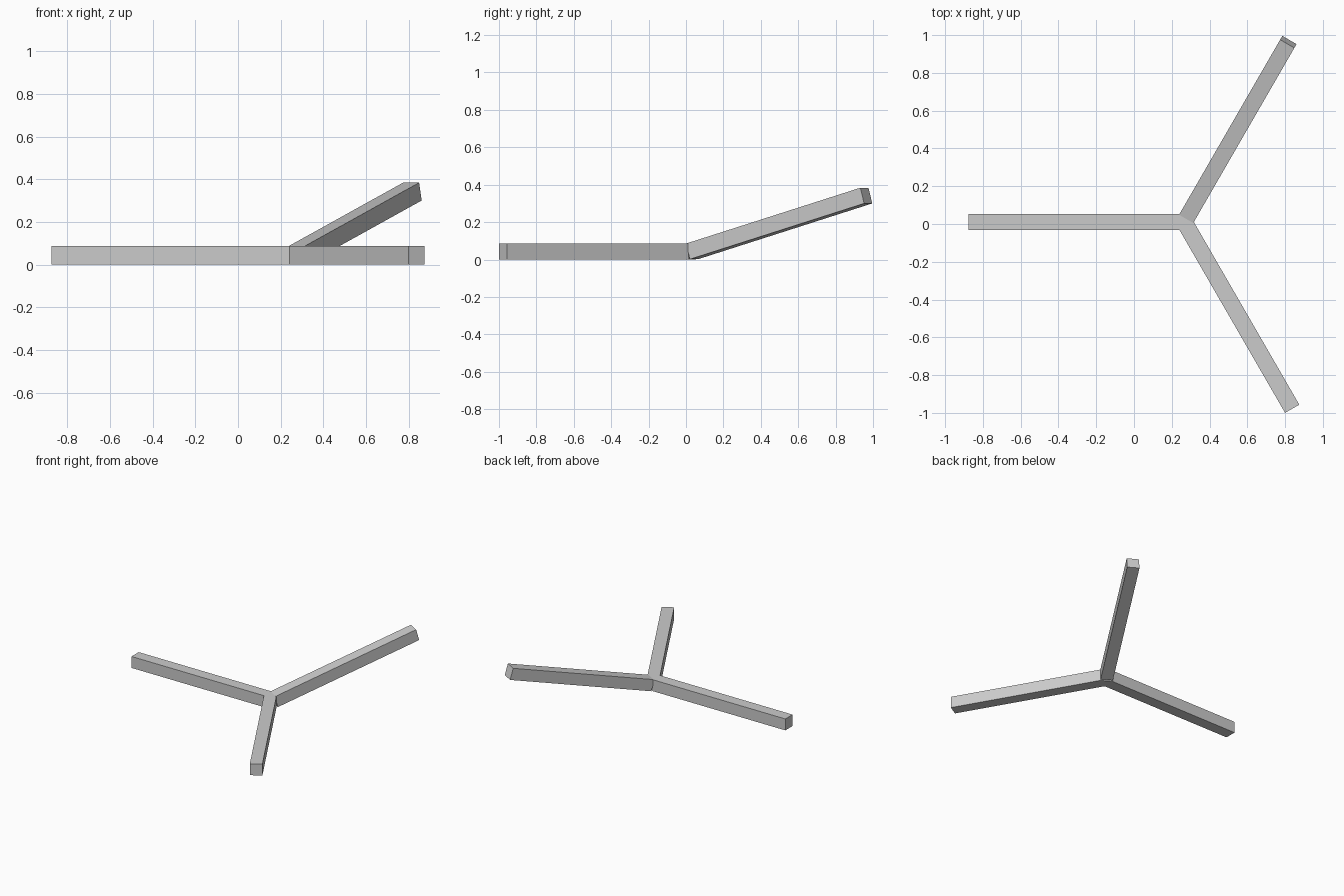
import bpy
import bmesh
from math import radians, sqrt
from mathutils import Matrix, Vector

cube = bpy.data.objects.get("Cube")
if cube:
    bpy.data.objects.remove(cube, do_unlink=True)

WIDTH = 0.087
LENGTH = 1.1165
HUB = Vector((0.2666, 0.0105, WIDTH / 2))
INRADIUS = WIDTH / (2 * sqrt(3))

grey = bpy.data.materials.new("plain_grey")
grey.use_nodes = True
colour = (0.6, 0.6, 0.6, 1)
grey.diffuse_color = colour
grey.node_tree.nodes["Principled BSDF"].inputs["Base Color"].default_value = colour


def add_object(name, bm):
    bmesh.ops.recalc_face_normals(bm, faces=bm.faces)
    mesh = bpy.data.meshes.new(name)
    bm.to_mesh(mesh)
    bm.free()
    mesh.materials.append(grey)
    obj = bpy.data.objects.new(name, mesh)
    bpy.context.collection.objects.link(obj)


# Square beam that grows out of one side of the hub, raised by a pitch angle
def add_arm(name, heading, pitch=0):
    place = (Matrix.Translation(HUB)
             @ Matrix.Rotation(radians(heading), 4, 'Z')
             @ Matrix.Translation((INRADIUS, 0, 0))
             @ Matrix.Rotation(radians(-pitch), 4, 'Y')
             @ Matrix.Translation((LENGTH / 2, 0, 0))
             @ Matrix.Diagonal((LENGTH, WIDTH, WIDTH, 1)))
    bm = bmesh.new()
    bmesh.ops.create_cube(bm, size=1, matrix=place)
    add_object(name, bm)


# Triangular hub, one corner pointing to +x
bm = bmesh.new()
bmesh.ops.create_cone(bm, cap_ends=True, segments=3, radius1=2 * INRADIUS,
                      radius2=2 * INRADIUS, depth=WIDTH)
tip = max(bm.verts, key=lambda v: v.co.x if abs(v.co.y) < 0.001 else v.co.y)
turn = -Vector((1, 0)).angle_signed(tip.co.xy) if tip.co.xy.length else 0
bmesh.ops.rotate(bm, verts=bm.verts, matrix=Matrix.Rotation(turn, 3, 'Z'))
if max(v.co.x for v in bm.verts) < 1.5 * INRADIUS:
    bmesh.ops.rotate(bm, verts=bm.verts, matrix=Matrix.Rotation(radians(180), 3, 'Z'))
bmesh.ops.translate(bm, verts=bm.verts, vec=HUB)
add_object("hub", bm)

# Two level arms and one raised arm
add_arm("right_arm", 180)
add_arm("front_arm", -60)
add_arm("raised_back_arm", 60, 15.5)
